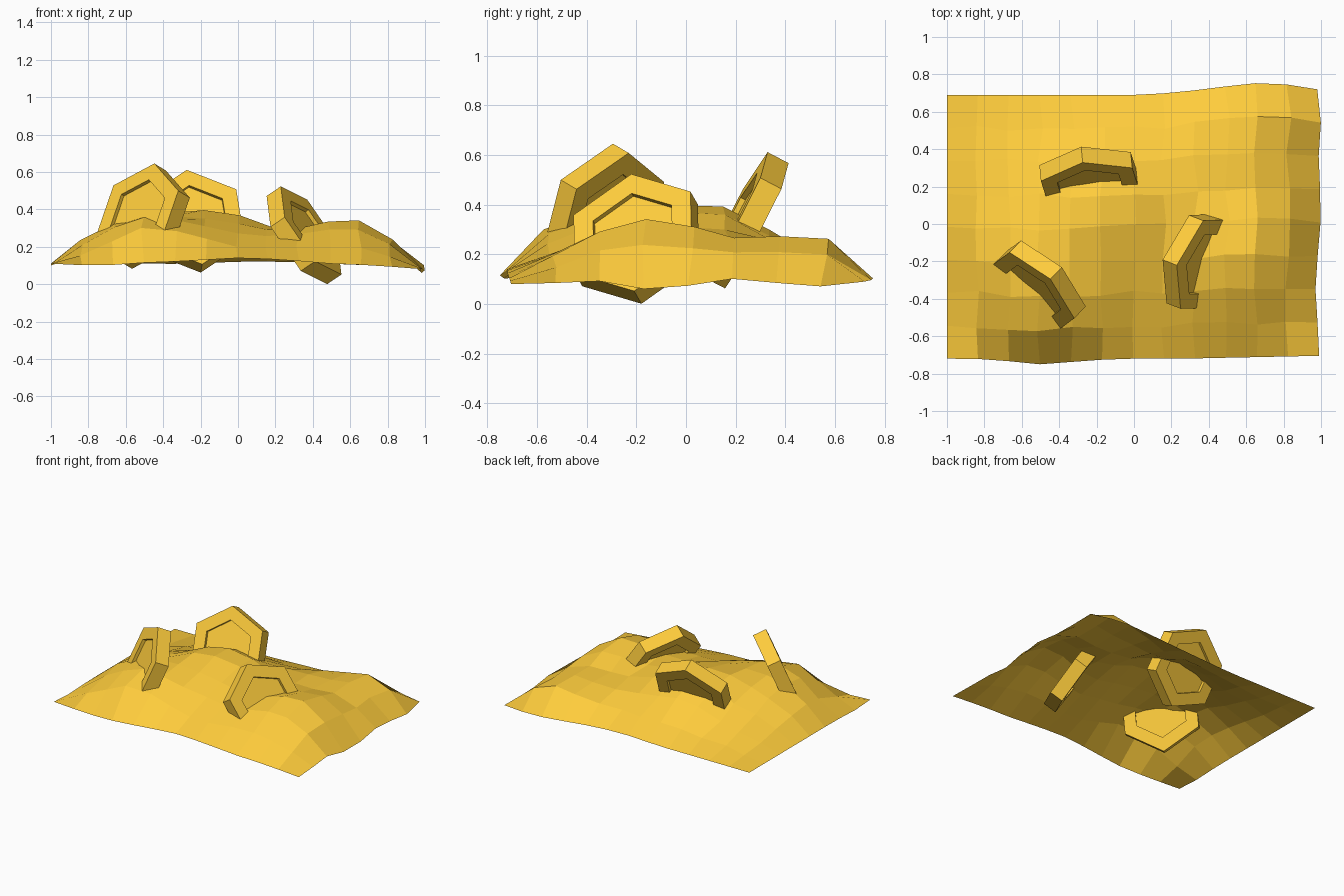
import bpy, bmesh, math, random
from mathutils import Vector

if "Cube" in bpy.data.objects:
    bpy.data.objects.remove(bpy.data.objects["Cube"])

random.seed(4)
gold = bpy.data.materials.new("gold")
gold.diffuse_color = (1.0, 0.61, 0.045, 1)
gold.use_nodes = True
gold.node_tree.nodes["Principled BSDF"].inputs["Base Color"].default_value = gold.diffuse_color


def finish(bm, name):
    mesh = bpy.data.meshes.new(name)
    bm.to_mesh(mesh)
    bm.free()
    mesh.materials.append(gold)
    obj = bpy.data.objects.new(name, mesh)
    bpy.context.collection.objects.link(obj)
    return obj


def spline(vals, t):
    """Smooth curve through evenly spaced values, t in 0..1."""
    n = len(vals) - 1
    i = min(int(t * n), n - 1)
    f = t * n - i
    a, b = vals[max(i - 1, 0)], vals[i]
    c, d = vals[i + 1], vals[min(i + 2, n)]
    return b + 0.5 * f * (c - a + f * (2*a - 5*b + 4*c - d + f * (3*(b - c) + d - a)))


# Mound: coarse heights, rows from front to back, columns from left to right
HEIGHTS = [
    [.11, .10, .115, .125, .14, .13, .11, .10, .08],
    [.10, .20, .32, .28, .21, .21, .22, .19, .085],
    [.11, .28, .36, .34, .29, .27, .31, .29, .09],
    [.11, .29, .35, .37, .34, .29, .335, .315, .05],
    [.11, .24, .31, .41, .38, .28, .27, .26, .10],
    [.11, .19, .24, .33, .30, .26, .255, .255, .09],
    [.11, .15, .17, .20, .20, .21, .25, .265, .07],
    [.11, .11, .11, .11, .12, .12, .11, .10, .09],
]
FRONT = [-.72, -.725, -.75, -.73, -.72, -.72, -.715, -.71, -.705]
BACK = [.69, .69, .69, .69, .69, .705, .735, .755, .72]
RIGHT = [.99, .98, .97, .99, 1.0, .985, 1.0, .98]
NX, NY = 12, 8

bm = bmesh.new()
grid = []
for j in range(NY + 1):
    v = j / NY
    row = []
    for i in range(NX + 1):
        u = i / NX
        z = spline([spline(r, u) for r in HEIGHTS], v)
        x = -1 + u * (spline(RIGHT, v) + 1)
        y = spline(FRONT, u) * (1 - v) + spline(BACK, u) * v
        if 0 < i < NX and 0 < j < NY:
            x += random.uniform(-.015, .015)
            y += random.uniform(-.015, .015)
        row.append(bm.verts.new((x, y, z)))
    grid.append(row)
for j in range(NY):
    for i in range(NX):
        bm.faces.new((grid[j][i], grid[j][i + 1], grid[j + 1][i + 1], grid[j + 1][i]))
finish(bm, "mound")


# Coins: six-sided discs with a recessed hexagon on both faces
def coin(name, centre, normal, up, radius=0.286, thick=0.096, inner=0.67, depth=0.022):
    c, n = Vector(centre), Vector(normal).normalized()
    u = Vector(up)
    u = (u - n * u.dot(n)).normalized()
    w = n.cross(u)
    bm = bmesh.new()

    def ring(r, h):
        return [bm.verts.new(c + n * h + r * (u * math.cos(k * math.pi / 3)
                                              + w * math.sin(k * math.pi / 3)))
                for k in range(6)]

    h = thick / 2
    rings = [ring(radius * inner, h - depth), ring(radius * inner, h), ring(radius, h),
             ring(radius, -h), ring(radius * inner, -h), ring(radius * inner, depth - h)]
    for a, b in zip(rings, rings[1:]):
        for k in range(6):
            m = (k + 1) % 6
            bm.faces.new((a[k], b[k], b[m], a[m]))
    bm.faces.new(rings[0])
    bm.faces.new(rings[-1][::-1])
    bmesh.ops.recalc_face_normals(bm, faces=bm.faces)
    finish(bm, name)


coin("back_coin", (-.237, .243, .337), (.085, -.88, .46), (-.145, .45, .88))
coin("left_coin", (-.507, -.33, .364), (-.64, -.66, .39), (.087, .064, .262))
coin("right_coin", (.353, -.20, .262), (.787, -.309, .534), (-.165, -.006, .24))
